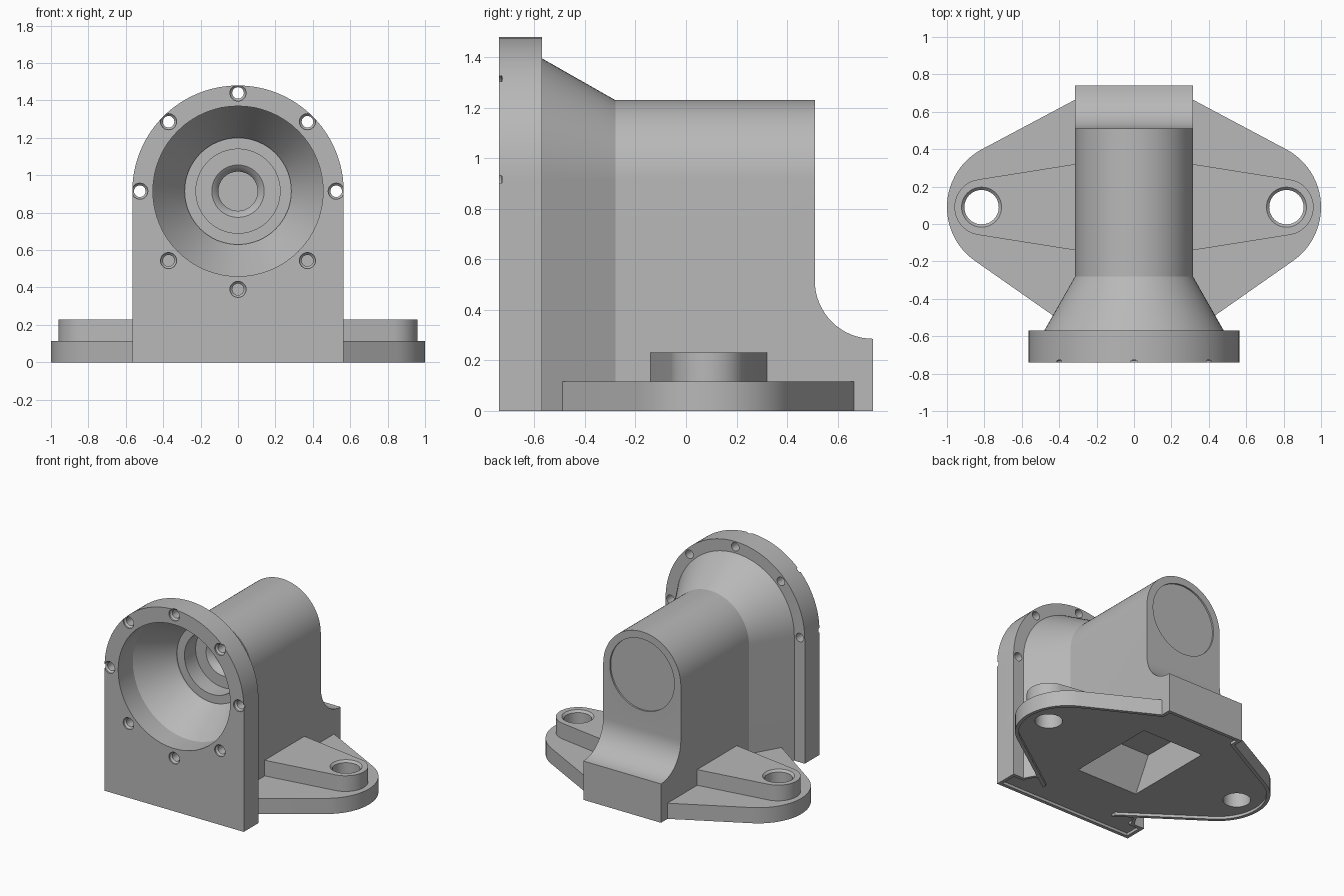
import bpy, bmesh
from math import sin, cos, pi, radians

cube = bpy.data.objects.get("Cube")
if cube:
    bpy.data.objects.remove(cube, do_unlink=True)

grey = bpy.data.materials.new("cast_grey")
grey.use_nodes = True
GREY = (0.48, 0.48, 0.48, 1)
grey.diffuse_color = GREY
grey.node_tree.nodes["Principled BSDF"].inputs["Base Color"].default_value = GREY

AXIS_Z = 0.915      # height of the bore axis
FRONT, BACK = -0.74, 0.51


def loft(name, rings):
    """Closed solid skinned through rings with equal point counts."""
    bm = bmesh.new()
    loops = [[bm.verts.new(p) for p in ring] for ring in rings]
    n = len(loops[0])
    for a, b in zip(loops, loops[1:]):
        for i in range(n):
            j = (i + 1) % n
            bm.faces.new((a[i], a[j], b[j], b[i]))
    bm.faces.new(loops[0])
    bm.faces.new(loops[-1])
    bmesh.ops.recalc_face_normals(bm, faces=bm.faces)
    mesh = bpy.data.meshes.new(name)
    bm.to_mesh(mesh)
    bm.free()
    mesh.materials.append(grey)
    obj = bpy.data.objects.new(name, mesh)
    bpy.context.collection.objects.link(obj)
    return obj


def combine(target, others, operation):
    """Apply boolean operations and discard the helper solids."""
    bpy.context.view_layer.objects.active = target
    for other in others:
        other.hide_render = True
        mod = target.modifiers.new("cut", "BOOLEAN")
        mod.operation, mod.solver, mod.object = operation, "EXACT", other
        bpy.ops.object.modifier_apply(modifier=mod.name)
        bpy.data.objects.remove(other, do_unlink=True)


def arch(radius, y, steps=48):
    """Upright outline with a round top, open to the ground."""
    pts = [(radius, y, 0)]
    for i in range(steps + 1):
        a = pi * i / steps
        pts.append((radius * cos(a), y, AXIS_Z + radius * sin(a)))
    return pts + [(-radius, y, 0)]


def turned(name, profile, x=0, z=AXIS_Z, steps=64):
    """Solid turned about a line along y, from (y, radius) pairs."""
    return loft(name, [[(x + r * cos(2 * pi * i / steps), y, z + r * sin(2 * pi * i / steps))
                        for i in range(steps)] for y, r in profile])


def slab(name, outline, z0, z1):
    return loft(name, [[(x, y, z) for x, y in outline] for z in (z0, z1)])


def teardrop(side, cx, r, top, bottom, x_in, cy=0.09, steps=24):
    """Rounded tip whose tangent sides run inward to x_in."""
    def side_y(a):
        return cy + (r - cos(a) * (x_in - cx)) / sin(a)
    lo, hi = radians(bottom), radians(top)
    pts = [(x_in, cy + (r - cos(lo) * (x_in - cx)) / sin(lo))]
    for i in range(steps + 1):
        a = lo + (hi - lo) * i / steps
        pts.append((cx + r * cos(a), cy + r * sin(a)))
    pts.append((x_in, side_y(hi)))
    return [(side * x, y) for x, y in pts]


def wing_recess(side):
    return slab("recess", teardrop(side, 0.65, 0.325, 62, -55, 0.2), -0.1, 0.02)


# Housing: front flange, flared barrel and rear foot
housing = loft("housing", [arch(0.48, -0.62), arch(0.48, -0.57),
                           arch(0.315, -0.28), arch(0.315, BACK)])
flange = loft("flange", [arch(0.565, FRONT), arch(0.565, -0.57)])
foot_side = [(0.4, 0), (0.74, 0)]
for i in range(17):
    a = -pi / 2 - pi / 2 * i / 16
    foot_side.append((0.74 + 0.23 * cos(a), 0.515 + 0.23 * sin(a)))
foot_side.append((0.4, 0.515))
foot = loft("foot", [[(x, y, z) for y, z in foot_side] for x in (-0.315, 0.315)])
combine(housing, [flange, foot], "UNION")

# Stepped bore and shallow round recess in the back
bore = turned("bore", [(-0.8, 0.455), (-0.57, 0.455), (-0.31, 0.285), (-0.3, 0.285),
                       (-0.3, 0.225), (-0.17, 0.225), (-0.17, 0.14), (-0.155, 0.12),
                       (-0.13, 0.105), (0.3, 0.105)])
back_recess = turned("back_recess", [(BACK - 0.012, 0.262), (0.6, 0.262)])

# Ring of countersunk bolt holes
bolts = []
for i in range(8):
    a = i * pi / 4
    bolts.append(turned("bolt_hole", [(-0.8, 0.043), (FRONT + 0.01, 0.043), (FRONT + 0.022, 0.031),
                                      (-0.565, 0.031)],
                        0.525 * cos(a), AXIS_Z + 0.525 * sin(a), 24))

# Hollow underside: tapered pocket and thin-rimmed recess
pocket = loft("pocket", [[(-0.25, y0, z), (0.25, y0, z), (0.25, 0.4, z), (-0.25, 0.4, z)]
                         for y0, z in ((-0.33, -0.08), (-0.29, 0), (-0.15, 0.26))])
half = [(0.54, -0.715), (0.54, -0.595), (0.455, -0.595), (0.455, -0.57),
        (0.29, -0.28), (0.29, 0.715)]
recess = slab("recess", half + [(-x, y) for x, y in reversed(half)], -0.1, 0.02)
combine(housing, [bore, back_recess, *bolts, recess, wing_recess(1), wing_recess(-1), pocket],
        "DIFFERENCE")

# Mounting lugs: wing plate, raised boss and bolt hole on each side
parts = [housing]
for side, label in ((1, "left"), (-1, "right")):
    lug = slab("mounting_lug_" + label, teardrop(side, 0.65, 0.35, 62, -55, 0.3), 0, 0.115)
    boss = slab("boss", teardrop(side, 0.81, 0.15, 81, -81, 0.3), 0.06, 0.23)
    combine(lug, [boss], "UNION")
    hole = loft("hole", [[(side * 0.815 + r * cos(pi * i / 24), 0.09 + r * sin(pi * i / 24), z)
                          for i in range(48)]
                         for z, r in ((-0.1, 0.092), (0.215, 0.092), (0.23, 0.107), (0.3, 0.107))])
    combine(lug, [hole, wing_recess(side)], "DIFFERENCE")
    parts.append(lug)

# Smooth curved faces, keep machined edges crisp
bpy.ops.object.select_all(action="DESELECT")
for obj in parts:
    obj.select_set(True)
bpy.context.view_layer.objects.active = housing
bpy.ops.object.shade_smooth_by_angle(angle=radians(25))
